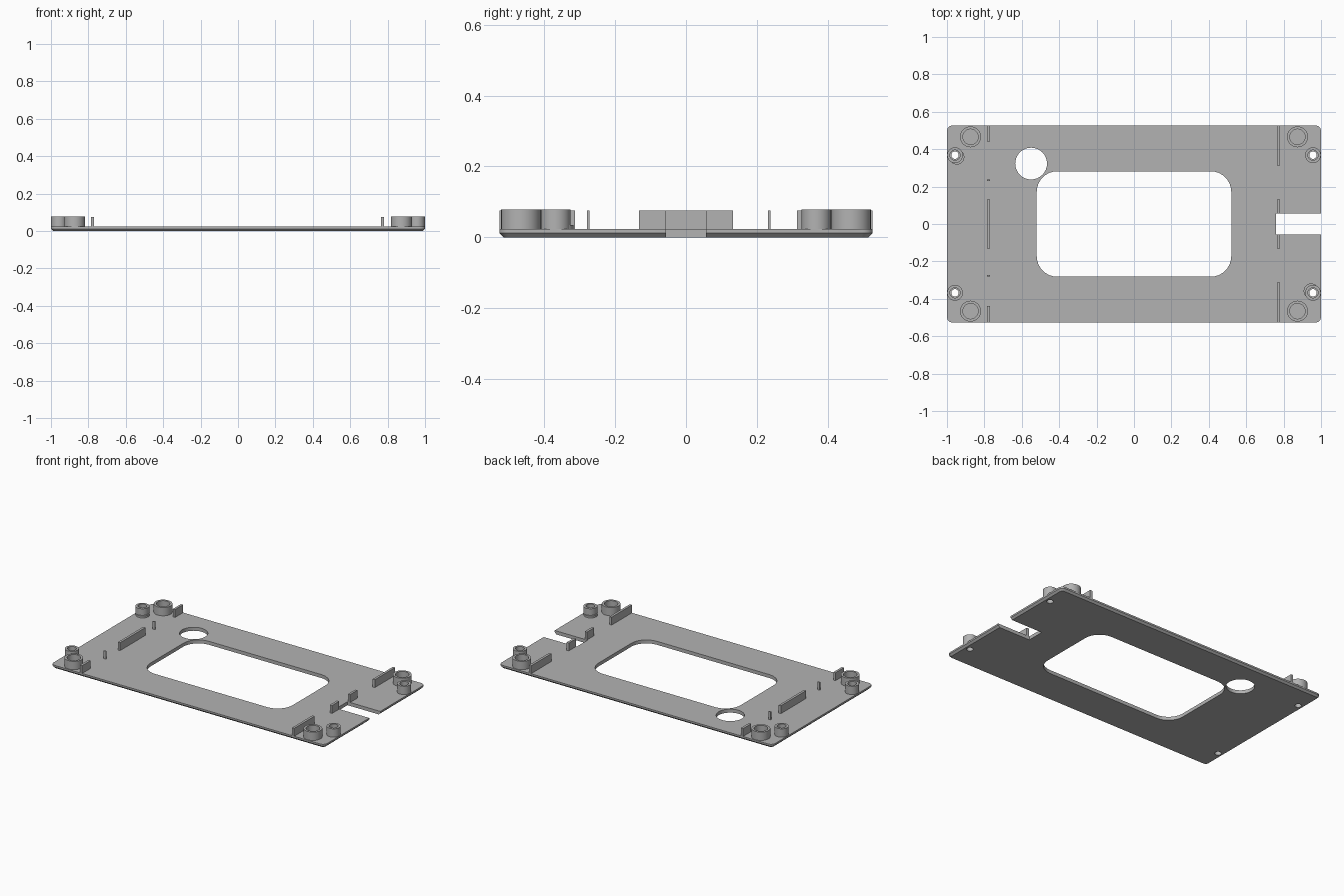
import bpy, bmesh, math

cube = bpy.data.objects.get("Cube")
if cube:
    bpy.data.objects.remove(cube, do_unlink=True)

HX, HY = 1.0, 0.527          # half size of the plate
PLATE, CHAMFER = 0.023, 0.012
RIB_TOP, POST_TOP = 0.075, 0.078

grey = bpy.data.materials.new("plain grey")
grey.use_nodes = True
colour = (0.45, 0.45, 0.45, 1)
grey.diffuse_color = colour
grey.node_tree.nodes["Principled BSDF"].inputs["Base Color"].default_value = colour


def finish(name, bm):
    bmesh.ops.recalc_face_normals(bm, faces=bm.faces)
    mesh = bpy.data.meshes.new(name)
    bm.to_mesh(mesh)
    bm.free()
    mesh.materials.append(grey)
    ob = bpy.data.objects.new(name, mesh)
    bpy.context.collection.objects.link(ob)
    return ob


def activate(ob):
    bpy.ops.object.select_all(action='DESELECT')
    ob.select_set(True)
    bpy.context.view_layer.objects.active = ob


def smooth(ob):
    activate(ob)
    bpy.ops.object.shade_smooth_by_angle(angle=math.radians(30))


def rounded(hx, hy, r, steps=8):
    """Outline of a rounded rectangle; a circle when hx == hy == r."""
    pts = []
    full = hx == r and hy == r
    for q, (sx, sy) in enumerate([(1, 1), (-1, 1), (-1, -1), (1, -1)]):
        for i in range(steps if full else steps + 1):
            a = math.pi / 2 * (q + i / steps)
            pts.append((sx * (hx - r) + r * math.cos(a),
                        sy * (hy - r) + r * math.sin(a)))
    return pts


def loft(name, layers, cx=0, cy=0, closed=False):
    """Stack outlines given as (points, z); closed joins last to first."""
    bm = bmesh.new()
    rings = [[bm.verts.new((cx + x, cy + y, z)) for x, y in pts] for pts, z in layers]
    pairs = list(zip(rings, rings[1:]))
    if closed:
        pairs.append((rings[-1], rings[0]))
    else:
        bm.faces.new(rings[0])
        bm.faces.new(rings[-1])
    for a, b in pairs:
        for i in range(len(a)):
            j = (i + 1) % len(a)
            bm.faces.new((a[i], a[j], b[j], b[i]))
    return finish(name, bm)


def circle(r):
    return rounded(r, r, r)


def box(name, x0, x1, y0, y1, z0, z1):
    pts = [(x0, y0), (x1, y0), (x1, y1), (x0, y1)]
    return loft(name, [(pts, z0), (pts, z1)])


def cut(target, cutter):
    mod = target.modifiers.new("cut", 'BOOLEAN')
    mod.operation, mod.solver, mod.object = 'DIFFERENCE', 'EXACT', cutter
    activate(target)
    bpy.ops.object.modifier_apply(modifier=mod.name)
    bpy.data.objects.remove(cutter, do_unlink=True)


def prism_cutter(pts, cx=0, cy=0):
    return loft("cutter", [(pts, -0.1), (pts, 0.2)], cx, cy)


# Base plate with a chamfered lower rim
plate = loft("base_plate", [
    (rounded(HX - CHAMFER, HY - CHAMFER, 0.02), 0),
    (rounded(HX, HY, 0.03), CHAMFER),
    (rounded(HX, HY, 0.03), PLATE)])

# Window, round opening and side notch
cut(plate, prism_cutter(rounded(0.52, 0.282, 0.11)))
cut(plate, prism_cutter(circle(0.085), -0.55, 0.323))
cut(plate, box("cutter", 0.76, 1.1, -0.057, 0.057, -0.1, 0.1))

# Corner posts: a wide cup and a narrow screw post at each corner
for sx, side in ((1, "left"), (-1, "right")):
    for sy, end in ((1, "back"), (-1, "front")):
        x, y = sx * 0.957, sy * 0.368
        cut(plate, prism_cutter(circle(0.02), x, y))
        smooth(loft(f"cup_post_{end}_{side}", [
            (circle(0.056), PLATE), (circle(0.056), POST_TOP),
            (circle(0.041), POST_TOP), (circle(0.041), PLATE)],
            sx * 0.874, sy * 0.466, closed=True))
        smooth(loft(f"screw_post_{end}_{side}", [
            (circle(0.042), PLATE), (circle(0.042), POST_TOP),
            (circle(0.027), POST_TOP), (circle(0.027), PLATE + 0.015),
            (circle(0.02), PLATE + 0.015), (circle(0.02), PLATE)],
            x, y, closed=True))
        # Low offset foot beside two opposite screw posts
        if sx != sy:
            foot = loft(f"post_foot_{end}_{side}", [
                (circle(0.04), PLATE - 0.002), (circle(0.04), PLATE + 0.012)],
                x - sx * 0.01, y - sy * 0.01)
            cut(foot, prism_cutter(circle(0.03), x, y))
            smooth(foot)
smooth(plate)

# Upright ribs and pins, in rows across the plate
ribs = {
    "right": (-0.778, [(0.442, HY), (0.231, 0.239), (-0.132, 0.132),
                       (-0.28, -0.272), (-HY, -0.438)]),
    "left": (0.772, [(0.314, HY), (0.057, 0.132), (-0.132, -0.057), (-HY, -0.314)]),
}
for side, (x, spans) in ribs.items():
    for n, (y0, y1) in enumerate(spans, 1):
        kind = "pin" if y1 - y0 < 0.02 else "rib"
        box(f"{kind}_{side}_{n}", x - 0.008, x + 0.008, y0, y1, PLATE - 0.002, RIB_TOP)
